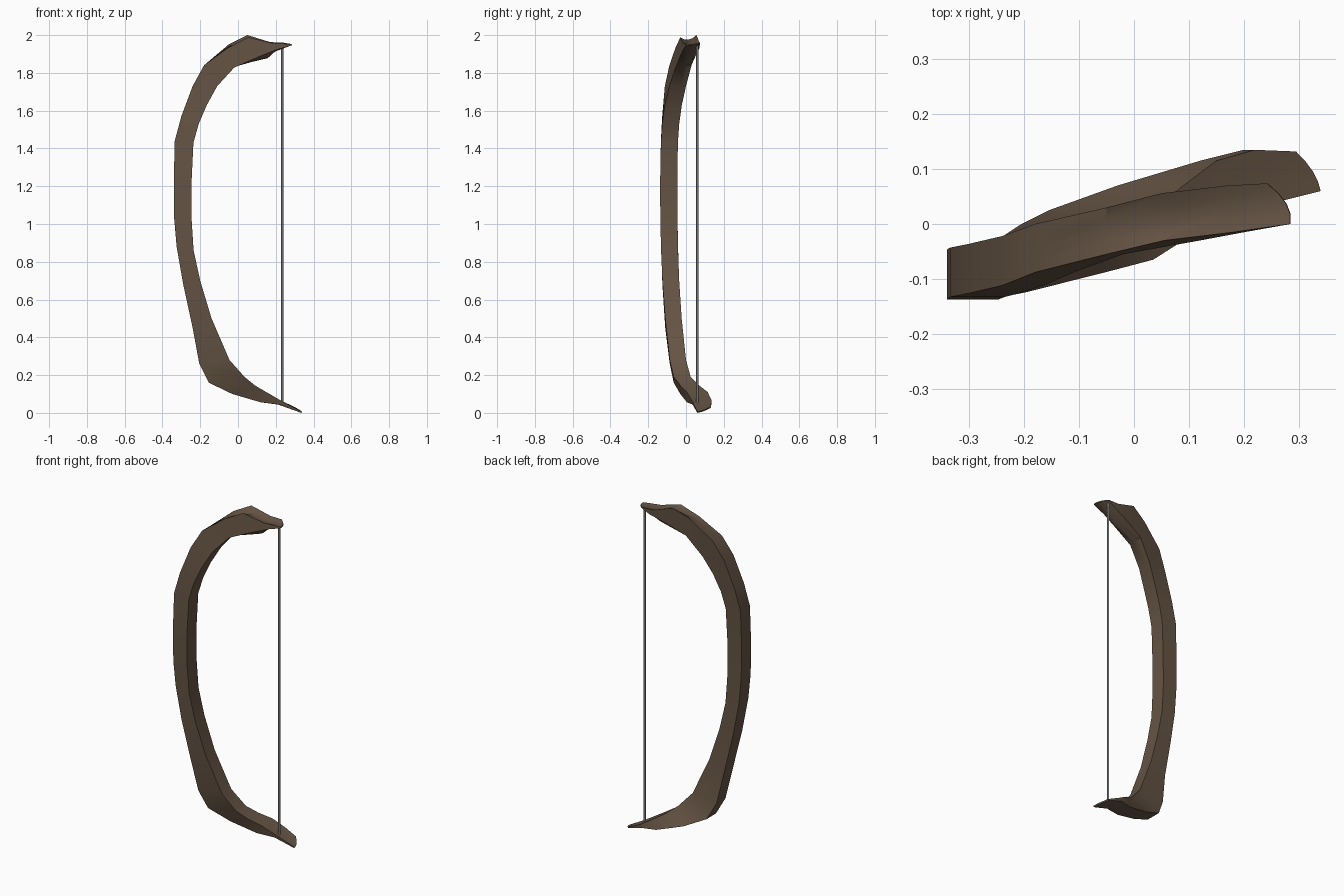
import bpy, bmesh, math

def material(name, rgb):
    m = bpy.data.materials.new(name)
    m.diffuse_color = (*rgb, 1)
    return m

def finish(bm, name, mat, angle):
    bmesh.ops.recalc_face_normals(bm, faces=bm.faces)
    me = bpy.data.meshes.new(name)
    bm.to_mesh(me)
    bm.free()
    ob = bpy.data.objects.new(name, me)
    bpy.context.collection.objects.link(ob)
    me.materials.append(mat)
    bpy.ops.object.select_all(action='DESELECT')
    ob.select_set(True)
    bpy.context.view_layer.objects.active = ob
    bpy.ops.object.shade_smooth_by_angle(angle=math.radians(angle))
    return ob

# Bow sections, bottom to top:
# outer x, outer z, inner x, inner z, front y, back y
SECTIONS = [
    (0.335, 0.000, 0.340, 0.006, 0.060, 0.132),
    (0.220, 0.044, 0.240, 0.058, 0.035, 0.135),
    (0.120, 0.056, 0.150, 0.110, 0.005, 0.115),
    (-0.03, 0.100, 0.090, 0.145, -0.03, 0.070),
    (-0.155, 0.160, 0.035, 0.190, -0.065, 0.025),
    (-0.205, 0.260, -0.045, 0.280, -0.086, 0.000),
    (-0.240, 0.450, -0.140, 0.500, -0.110, -0.023),
    (-0.290, 0.680, -0.200, 0.700, -0.125, -0.036),
    (-0.325, 0.880, -0.235, 0.860, -0.132, -0.042),
    (-0.338, 1.030, -0.246, 1.030, -0.136, -0.045),
    (-0.340, 1.220, -0.246, 1.220, -0.137, -0.046),
    (-0.335, 1.440, -0.236, 1.430, -0.133, -0.043),
    (-0.300, 1.570, -0.208, 1.530, -0.126, -0.036),
    (-0.240, 1.730, -0.165, 1.630, -0.112, -0.022),
    (-0.180, 1.840, -0.110, 1.730, -0.088, 0.000),
    (-0.050, 1.935, -0.020, 1.828, -0.055, 0.030),
    (0.055, 1.988, 0.120, 1.890, -0.030, 0.056),
    (0.180, 1.958, 0.200, 1.922, -0.015, 0.070),
    (0.284, 1.952, 0.285, 1.946, 0.000, 0.074),
]
# Twist and hollow at the tips:
# section -> back x shift, back z shift, middle x shift, middle z shift
TIP = {
    0: (-0.045, 0.028, 0.008, -0.004),
    1: (-0.02, 0.010, 0.0, -0.004),
    15: (0.0, 0.015, 0.0, 0.0),
    16: (-0.005, 0.012, 0.04, -0.018),
    17: (-0.01, 0.005, 0.0, -0.012),
    18: (-0.042, 0.008, 0.014, -0.002),
}

bm = bmesh.new()
rings = []
for i, (ox, oz, ix, iz, yf, yb) in enumerate(SECTIONS):
    bx, bz, mx, mz = TIP.get(i, (0, 0, 0, 0))
    ring = []
    for x, z, steps in ((ox, oz, (0, .25, .5, .75, 1)), (ix, iz, (1, .75, .5, .25, 0))):
        for t in steps:
            h = 4 * t * (1 - t)
            ring.append(bm.verts.new((x + bx * t + mx * h, yf + (yb - yf) * t,
                                      z + bz * t + mz * h)))
    rings.append(ring)
for a, b in zip(rings, rings[1:]):
    for j in range(10):
        k = (j + 1) % 10
        bm.faces.new((a[j], a[k], b[k], b[j]))
for r in (rings[0], rings[-1]):
    for j in range(4):
        bm.faces.new((r[j], r[j + 1], r[8 - j], r[9 - j]))
finish(bm, "bow_limbs", material("wood", (0.13, 0.088, 0.058)), 35)

# Bowstring
bm = bmesh.new()
bmesh.ops.create_cone(bm, cap_ends=True, segments=8, radius1=0.006, radius2=0.006, depth=1.89)
bmesh.ops.translate(bm, verts=bm.verts, vec=(0.234, 0.06, 1.0))
finish(bm, "bowstring", material("string", (0.3, 0.3, 0.3)), 50)
